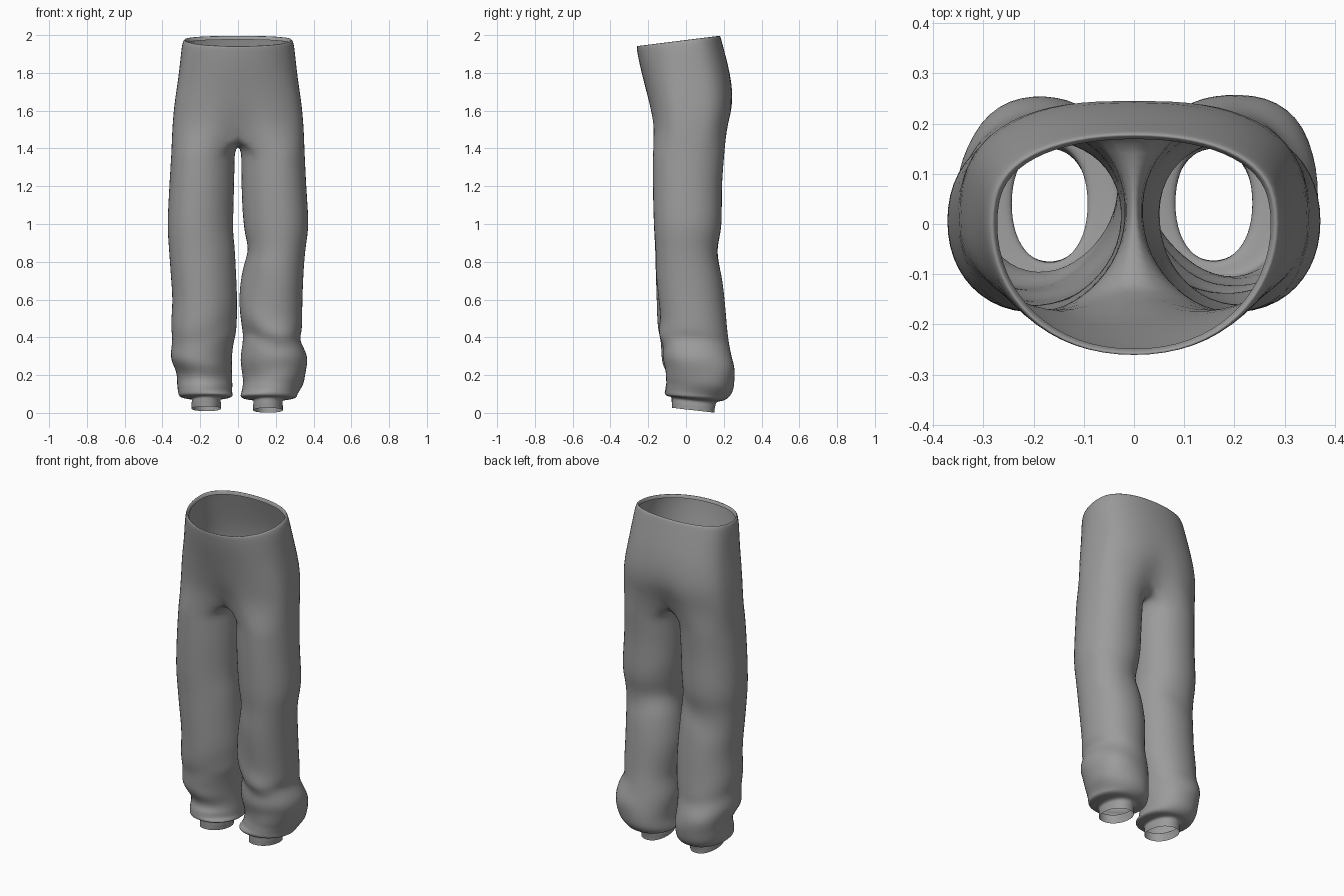
import bpy, bmesh, math
from mathutils import Vector

if "Cube" in bpy.data.objects:
    bpy.data.objects.remove(bpy.data.objects["Cube"], do_unlink=True)

cloth = bpy.data.materials.new("grey cloth")
cloth.use_nodes = True
colour = (0.33, 0.33, 0.33, 1)
cloth.diffuse_color = colour
cloth.node_tree.nodes["Principled BSDF"].inputs["Base Color"].default_value = colour

HALF = 16    # steps from front centre round to back centre
SEAM = 7     # points under the crotch
LEG = HALF + SEAM + 1


def power(v, e):
    return math.copysign(abs(v) ** e, v)


def smooth_rows(rows, steps):
    """Catmull-Rom rows between the given ones."""
    out = []
    for i in range(len(rows) - 1):
        a, b, c, d = (rows[max(0, min(len(rows) - 1, i + k))] for k in (-1, 0, 1, 2))
        for s in range(steps):
            t = s / steps
            out.append([q + t * (r - p) / 2 + t * t * (2 * p - 5 * q + 4 * r - s2) / 2
                        + t ** 3 * (3 * q - p - 3 * r + s2) / 2
                        for p, q, r, s2 in zip(a, b, c, d)])
    return out + [list(rows[-1])]


bm = bmesh.new()


def bridge(a, b):
    n = len(a)
    for i in range(n):
        j = (i + 1) % n
        bm.faces.new((a[i], a[j], b[j], b[i]))


# Waist and hips: height, half width, front, back, tilt, centre crease
hips = [(1.955, .274, -.250, .170, .055, 0),
        (1.975, .280, -.257, .175, .055, 0),
        (1.975, .289, -.264, .182, .055, 0),
        (1.95, .298, -.261, .189, .05, 0),
        (1.88, .306, -.250, .208, .04, 0),
        (1.78, .316, -.228, .236, .02, 0),
        (1.67, .334, -.206, .254, 0, .004),
        (1.58, .344, -.193, .249, 0, .018),
        (1.50, .350, -.187, .231, 0, .06)]


def hip_ring(z, w, front, back, tilt, crease):
    ring = []
    for i in range(2 * HALF):
        t = math.pi * i / HALF
        c = -math.cos(t)
        low = min(1, max(0, (1.95 - z) / .25))    # squarer towards the seat
        e = .74 - .17 * low if c > 0 else .98 - .16 * low
        x = w * power(math.sin(t), .93)
        y = abs(c) ** e * (front if c < 0 else back)
        y -= math.copysign(crease, c) * math.exp(-(x / .08) ** 2)
        ring.append(bm.verts.new((x, y, z + tilt * y / .44)))
    return ring


rings = [hip_ring(*row) for row in hips]
for a, b in zip(rings, rings[1:]):
    bridge(a, b)
hip = rings[-1]

# Crotch seam, from back to front
front_mid, back_mid = hip[0], hip[HALF]
front_mid.co.z = 1.475
back_mid.co.z = 1.465
seam = []
for k in range(1, SEAM + 1):
    t = k / (SEAM + 1)
    p = back_mid.co.lerp(front_mid.co, t)
    p.z -= .05 * math.sin(math.pi * t)
    seam.append(bm.verts.new(p))

# Legs: height, outer, inner, front, back
left_rows = [(1.38, .354, .012, -.182, .205), (1.20, .363, .014, -.182, .192),
             (1.00, .374, .022, -.177, .190), (.87, .359, .036, -.168, .172),
             (.75, .349, .014, -.167, .188), (.60, .343, .002, -.160, .206),
             (.45, .341, .016, -.150, .219), (.38, .339, .020, -.140, .228),
             (.28, .370, .008, -.132, .244), (.17, .340, .022, -.112, .257),
             (.11, .318, .014, -.114, .240), (.08, .307, .018, -.108, .205),
             (.070, .242, .078, -.078, .165), (.04, .238, .079, -.075, .154),
             (.014, .238, .079, -.074, .151)]
right_rows = [(1.38, .354, .012, -.182, .205), (1.20, .365, .016, -.182, .192),
              (1.00, .374, .020, -.177, .190), (.87, .367, .012, -.170, .174),
              (.75, .359, .006, -.167, .187), (.60, .349, .000, -.162, .202),
              (.45, .357, .002, -.157, .214), (.36, .355, .020, -.144, .225),
              (.28, .351, .028, -.130, .241), (.19, .318, .026, -.106, .253),
              (.12, .316, .026, -.116, .238), (.085, .308, .032, -.112, .205),
              (.076, .248, .088, -.081, .165), (.05, .247, .089, -.077, .154),
              (.022, .247, .089, -.076, .151)]

# Cloth folds: start, end, width, height of the ridge
left_folds = [((.04, .0, .86), (.20, -.15, .50), .06, -.013),
              ((.03, -.1, .52), (.24, -.13, .40), .04, .008),
              ((.05, -.1, .42), (.22, -.13, .345), .035, -.012),
              ((.08, -.1, .21), (.27, -.08, .25), .035, -.010),
              ((.03, .12, .98), (.20, .18, .80), .055, -.008),
              ((.34, .0, .40), (.30, .15, .36), .035, -.008),
              ((.28, .20, .24), (.32, .16, .16), .05, .020)]
right_folds = [((-.34, -.05, .29), (-.15, -.12, .245), .035, .008),
               ((-.32, -.08, .21), (-.12, -.12, .185), .03, -.007),
               ((-.05, -.08, .47), (-.22, -.14, .38), .045, -.007),
               ((-.05, .14, .95), (-.25, .18, .78), .055, -.007),
               ((-.34, .05, .40), (-.20, .2, .33), .04, -.008),
               ((-.26, .20, .24), (-.30, .16, .16), .05, .014)]


def fold_offset(p, folds):
    total = 0
    for start, end, width, height in folds:
        a, b = Vector(start), Vector(end)
        d = b - a
        t = max(0, min(1, (p - a).dot(d) / d.length_squared))
        off = p - a - d * t
        across = math.hypot(off.z / width, off.x / (2 * width), off.y / .12)
        total += height * math.exp(-across ** 2)
    return total


def leg(side, rows, folds):
    if side > 0:
        outer = hip[:HALF + 1]
    else:
        outer = [hip[0]] + hip[:HALF - 1:-1]
    previous = outer + seam
    for z, out, inner, front, back in smooth_rows(rows, 3):
        cx, cy = (out + inner) / 2, (front + back) / 2
        rx, ry = (out - inner) / 2, (back - front) / 2
        ring = []
        for i in range(LEG):
            a = math.tau * (i - HALF - 4) / LEG
            p = Vector((side * (cx - rx * power(math.cos(a), .93)),
                        cy - ry * power(math.sin(a), .93), z))
            if z > .1:
                away = Vector((p.x - side * cx, p.y - cy, 0)).normalized()
                turn = .018 * max(0, math.cos(a - .85)) ** 4    # flatter inside the shin
                p += away * (fold_offset(p, folds) - turn)
            if z < .15:
                p.z += .013 * math.sin(a)     # hem lifts at the front
            ring.append(bm.verts.new(p))
        bridge(previous, ring)
        previous = ring


leg(1, left_rows, left_folds)
leg(-1, right_rows, right_folds)
bmesh.ops.recalc_face_normals(bm, faces=bm.faces)

mesh = bpy.data.meshes.new("trousers")
bm.to_mesh(mesh)
bm.free()
mesh.materials.append(cloth)
mesh.polygons.foreach_set("use_smooth", [True] * len(mesh.polygons))
trousers = bpy.data.objects.new("trousers", mesh)
bpy.context.collection.objects.link(trousers)
sub = trousers.modifiers.new("soft cloth", "SUBSURF")
sub.levels = sub.render_levels = 1
